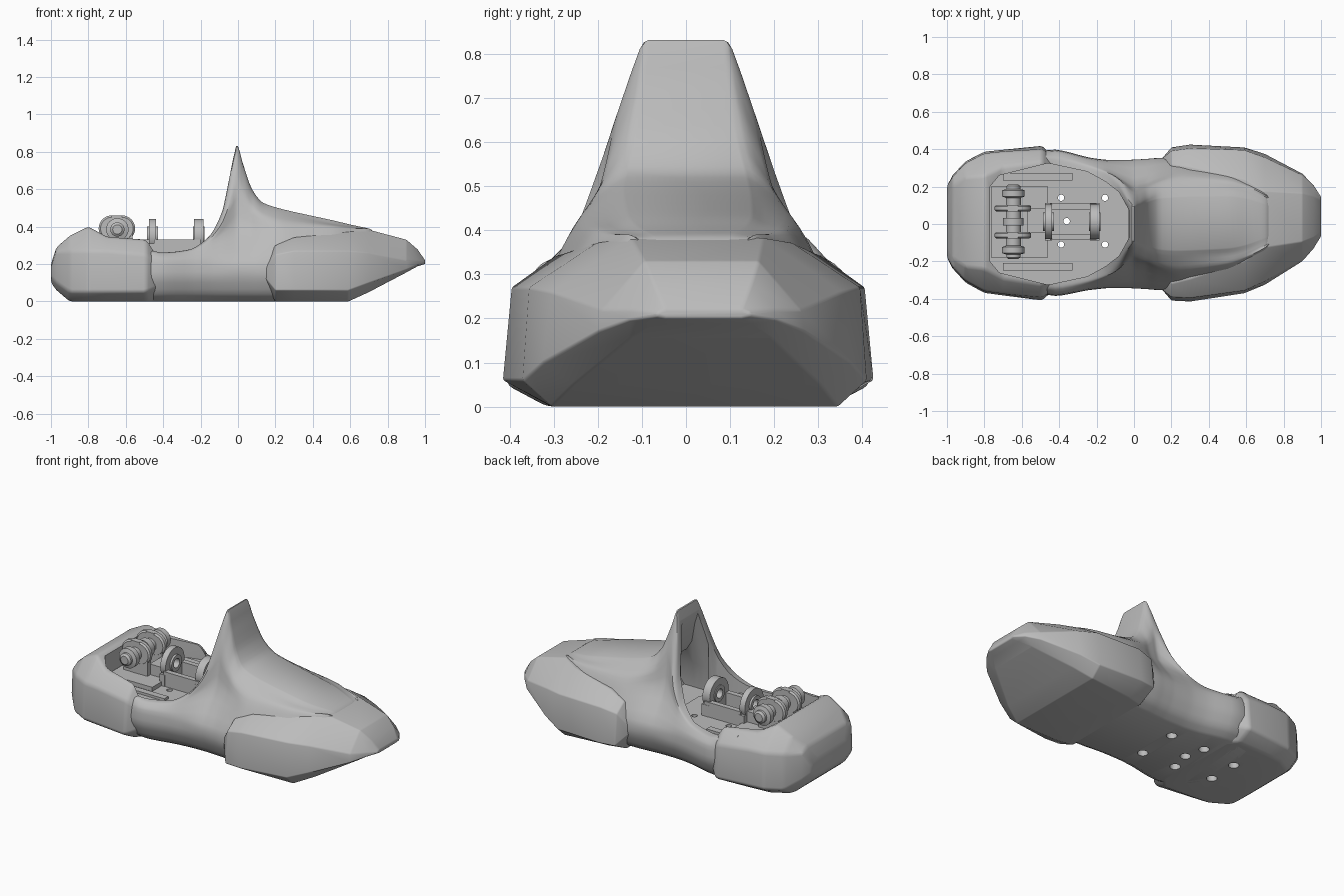
import bpy, bmesh, math
from mathutils import Vector

if "Cube" in bpy.data.objects:
    bpy.data.objects.remove(bpy.data.objects["Cube"], do_unlink=True)

grey = bpy.data.materials.new("plain_grey")
grey.use_nodes = True
COLOUR = (0.5, 0.5, 0.5, 1)
grey.diffuse_color = COLOUR
grey.node_tree.nodes["Principled BSDF"].inputs["Base Color"].default_value = COLOUR


def skin(name, rings, loop=False):
    """Join equal rings of points into a closed surface."""
    bm = bmesh.new()
    rows = [[bm.verts.new(p) for p in ring] for ring in rings]
    n = len(rows[0])
    pairs = list(zip(rows, rows[1:]))
    if loop:
        pairs.append((rows[-1], rows[0]))
    else:
        bm.faces.new(rows[0])
        bm.faces.new(rows[-1])
    for a, b in pairs:
        for i in range(n):
            j = (i + 1) % n
            bm.faces.new((a[i], a[j], b[j], b[i]))
    bmesh.ops.recalc_face_normals(bm, faces=bm.faces)
    mesh = bpy.data.meshes.new(name)
    bm.to_mesh(mesh)
    bm.free()
    mesh.materials.append(grey)
    obj = bpy.data.objects.new(name, mesh)
    bpy.context.collection.objects.link(obj)
    return obj


def loft(name, sections, drift=0):
    """Sections are (x, half profile), mirrored; drift leans the far end to the left."""
    rings = []
    for x, half in sections:
        both = half + [(-y, z) for y, z in reversed(half)]
        shift = drift * max(0, abs(x) - .2)
        rings.append([(x, y + shift, z) for y, z in both])
    return skin(name, rings)


def spline(points, steps):
    pts = [Vector(p) for p in points]
    out = []
    for i in range(len(pts) - 1):
        a, b = pts[i], pts[i + 1]
        ta = (b - pts[max(i - 1, 0)]) * 0.35
        tb = (pts[min(i + 2, len(pts) - 1)] - a) * 0.35
        for k in range(steps):
            t = k / steps
            s = t * t * (3 - 2 * t)
            out.append(a + (b - a) * s + ta * (t * (1 - t) ** 2) - tb * (t * t * (1 - t)))
    return out + [pts[-1]]


def lathe(name, centre, axis, profile, loop=False, n=32):
    """Turn (radius, offset) pairs about the x, y or z axis."""
    rings = []
    for r, t in profile:
        ring = []
        for k in range(n):
            c, s = r * math.cos(k * math.tau / n), r * math.sin(k * math.tau / n)
            p = {"x": (t, c, s), "y": (c, t, s), "z": (c, s, t)}[axis]
            ring.append(Vector(centre) + Vector(p))
        rings.append(ring)
    return skin(name, rings, loop)


def box(name, x, y, z):
    ring = [(x[0], y[0]), (x[1], y[0]), (x[1], y[1]), (x[0], y[1])]
    return skin(name, [[(a, b, h) for a, b in ring] for h in z])


def prism(name, half, z):
    ring = half + [(x, -y) for x, y in reversed(half)]
    return skin(name, [[(x, y, h) for x, y in ring] for h in z])


def apply(obj, kind, **settings):
    mod = obj.modifiers.new(kind.lower(), kind)
    for key, value in settings.items():
        setattr(mod, key, value)
    bpy.context.view_layer.objects.active = obj
    bpy.ops.object.modifier_apply(modifier=mod.name)


# Heel shell: x, then sole edge, lower side, upper side and rim
heel = loft("heel_shell", [
    (-1.0, [(.14, .10), (.19, .13), (.19, .18), (.12, .20)]),
    (-.97, [(.18, .06), (.25, .10), (.24, .27), (.19, .29)]),
    (-.90, [(.24, 0), (.325, .05), (.315, .27), (.24, .35)]),
    (-.80, [(.30, 0), (.378, .05), (.368, .27), (.25, .40)]),
    (-.70, [(.31, 0), (.39, .05), (.38, .27), (.30, .345)]),
    (-.49, [(.32, 0), (.415, .05), (.395, .25), (.33, .33)]),
    (-.42, [(.26, 0), (.345, .08), (.345, .2), (.30, .25)])], drift=.015)

# Toe shell, with a wedge nose
toe = loft("toe_shell", [
    (.15, [(.25, .08), (.35, .12), (.35, .18), (.28, .22)]),
    (.20, [(.29, 0), (.41, .06), (.39, .25), (.32, .30)]),
    (.30, [(.31, 0), (.42, .06), (.40, .27), (.30, .342)]),
    (.59, [(.325, 0), (.39, .06), (.375, .27), (.22, .372)]),
    (.70, [(.28, .05), (.35, .10), (.33, .26), (.15, .383)]),
    (.90, [(.16, .155), (.235, .17), (.225, .22), (.13, .33)]),
    (.96, [(.11, .188), (.17, .195), (.165, .22), (.11, .278)]),
    (1.0, [(.085, .20), (.105, .205), (.105, .215), (.085, .22)])], drift=.05)

for shell in (heel, toe):
    apply(shell, "BEVEL", width=.02, segments=3, limit_method="ANGLE", angle_limit=math.radians(18))

# Waist and shin cover: x, waist width, shoulder y and z, top y and z
ROWS = [
    (-.60, .36, .35, .29, .31, .335), (-.42, .39, .36, .25, .325, .268),
    (-.25, .355, .32, .265, .29, .285), (-.15, .342, .29, .31, .25, .36),
    (-.08, .34, .25, .36, .20, .50), (-.01, .34, .21, .40, .105, .83),
    (.025, .342, .215, .395, .115, .74), (.07, .345, .225, .39, .14, .61),
    (.13, .35, .25, .385, .165, .53), (.25, .35, .285, .355, .175, .49),
    (.50, .32, .24, .373, .17, .435), (.60, .28, .20, .376, .15, .411),
    (.70, .23, .15, .380, .11, .389), (.73, .20, .12, .36, .09, .368)]


def cover_profile(x, w, sy, sz, ty, tz):
    lift = max(0, (x - .25) * .4)
    side = [(w - .10, 0), (w - .04, .04), (w, .13), (w - .006, .22)]
    bulge, rise = min(.013, (tz - sz) * .15), min(.02, (tz - sz) * .3)
    half = [(y, max(z, lift)) for y, z in side] + [
        (sy, sz), ((sy + ty) / 2 + bulge, (sz + tz) / 2), (ty, tz - rise), (ty * .8, tz)]
    return [tuple(p) for p in spline(half, 3)]


cover = loft("shin_cover", [(r[0], cover_profile(*r)) for r in spline(ROWS, 4)], drift=.03)

# Ankle opening and the hollow under the shin
FLOOR = .22
PLAN = [(-.77, .20), (-.72, .26), (-.46, .325), (-.25, .28), (-.15, .225), (-.08, .17), (-.03, .08)]
opening = prism("opening_cutter", PLAN, (FLOOR, 1))
hollow = loft("hollow_cutter", [(x, [(.2, FLOOR + .003), (.18, .38), (y, z)]) for x, y, z in [
    (-.06, .075, .77), (-.03, .075, .76), (-.005, .08, .69), (.03, .1, .56), (.08, .12, .49), (.25, .13, .44)]])
floor = prism("ankle_floor", [(x, y + .004) for x, y in PLAN], (FLOOR - .01, FLOOR + .02))

# Counterbored screw holes through the sole, and blind ones under the heel
BORE = [(.03, -.1), (.03, .1)]
HOLES = [(x, y) for x in (-.39, -.155) for y in (-.11, .14)] + [(-.36, .015)]
holes = [lathe("hole_cutter", (x, y, 0), "z", BORE + [(.017, .1), (.017, .5)], n=20) for x, y in HOLES]
holes += [lathe("bore_cutter", (-.63, y, 0), "z", BORE, n=20) for y in (-.08, .11)]

for part, cutters in ((heel, [opening] + holes), (cover, [opening, hollow] + holes), (floor, holes)):
    for cutter in cutters:
        apply(part, "BOOLEAN", operation="DIFFERENCE", object=cutter, solver="EXACT")
for cutter in [opening, hollow] + holes:
    bpy.data.objects.remove(cutter, do_unlink=True)

# Rear ankle axle carried by two rounded cheek plates
half_axle = [(.025, .2), (.038, .19), (.038, .175), (.06, .168), (.06, .135), (.04, .128), (.04, .03)]
axle = half_axle + [(r, -t) for r, t in reversed(half_axle)]
CY = .012
lathe("ankle_axle", (-.645, CY, .385), "y", axle)
for side, y in (("right", CY - .072), ("left", CY + .072)):
    for end, x in (("rear", -.675), ("front", -.62)):
        lathe(f"{side}_{end}_cheek", (x, y, .39), "y", [(.06, -.018), (.07, -.01), (.07, .01), (.06, .018)])
    box(side + "_cheek_web", (-.675, -.62), (y - .018, y + .018), (FLOOR, .46))
    box(side + "_cheek_foot", (-.73, -.565), (y - .017, y + .017), (FLOOR, .38))
lathe("axle_collar", (-.645, CY, .385), "y", [(.055, -.02), (.055, .02)])
box("heel_step", (-.765, -.46), (-.18, .2), (FLOOR, .265))
box("axle_link", (-.57, -.47), (CY - .06, CY + .07), (FLOOR, .33))

# Bearing cradle with a ring at each end
for name, x, d in (("rear", -.457, .018), ("front", -.21, .025)):
    lathe(name + "_bearing", (x, CY, .35), "x", [(.05, -d), (.092, -d), (.092, d), (.05, d)], loop=True)
    lathe(name + "_bushing", (x, CY, .35), "x",
          [(.028, -.03), (.05, -.03), (.05, .03), (.028, .03)], loop=True)
    box(name + "_bearing_foot", (x - d, x + d), (CY - .1, CY + .1), (FLOOR, .31))
for side, s in (("right", -1), ("left", 1)):
    y = CY + s * .082
    box(side + "_cradle_bar", (-.45, -.2), (y - .016, y + .016), (FLOOR, .33))
    y = CY + s * .24
    box(side + "_floor_rail", (-.70, -.33), (y - .02, y + .02), (FLOOR, .255))

# Soft shading with crisp edges
for obj in bpy.context.scene.objects:
    obj.select_set(obj.type == "MESH")
bpy.context.view_layer.objects.active = cover
bpy.ops.object.shade_smooth_by_angle(angle=math.radians(32))
